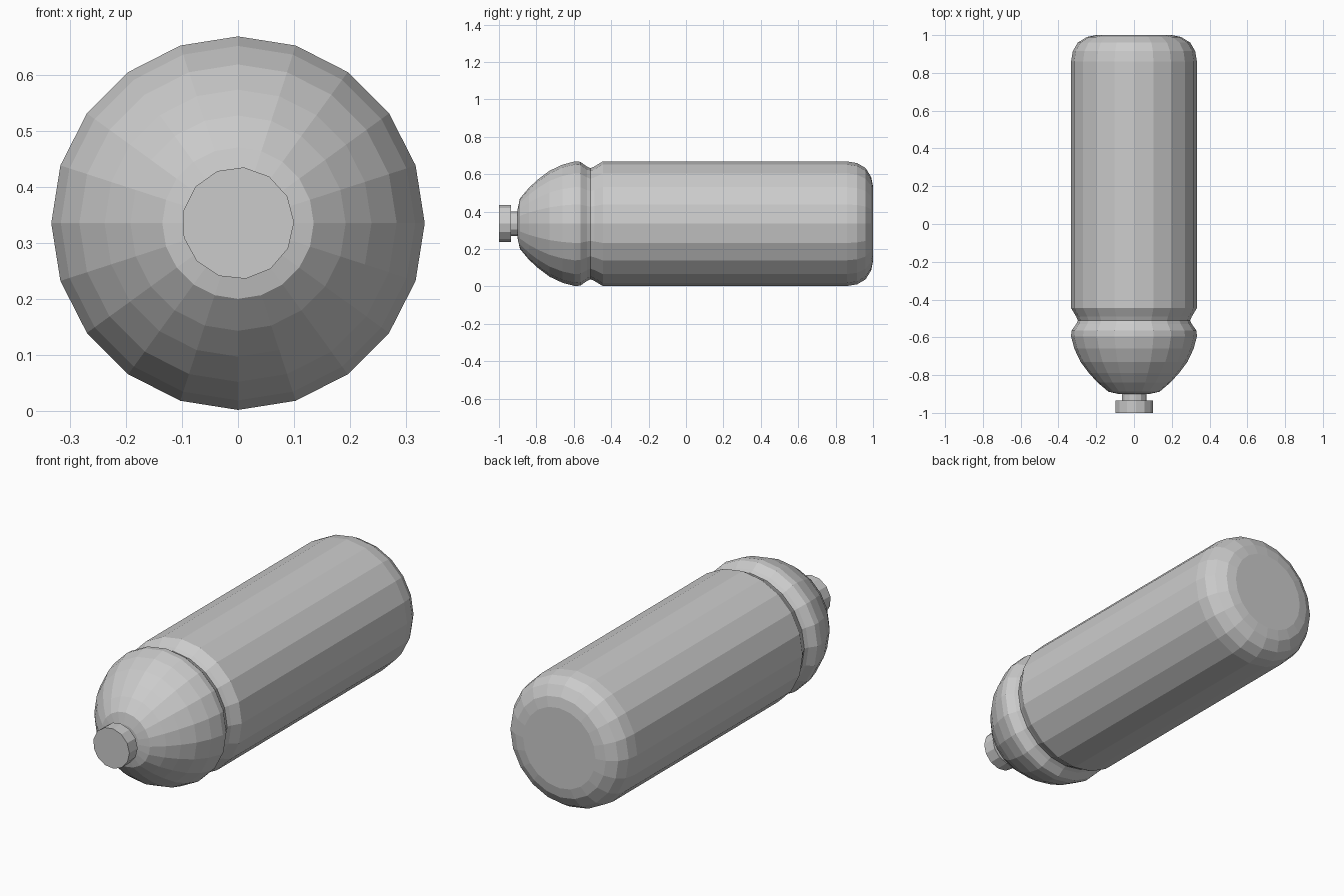
import bpy, bmesh
from math import sin, cos, tau, radians

if "Cube" in bpy.data.objects:
    bpy.data.objects.remove(bpy.data.objects["Cube"])

CZ = 0.335  # height of the long axis


def lathe(name, profile, sides, turn=0.0):
    """Revolve (y, radius) points about the long axis and cap both ends."""
    bm = bmesh.new()
    rings = []
    for y, r in profile:
        rings.append([bm.verts.new((r * sin(turn + tau * i / sides), y,
                                    CZ + r * cos(turn + tau * i / sides)))
                      for i in range(sides)])
    for a, b in zip(rings, rings[1:]):
        for i in range(sides):
            j = (i + 1) % sides
            bm.faces.new((a[i], a[j], b[j], b[i]))
    bm.faces.new(rings[0])
    bm.faces.new(rings[-1])
    bmesh.ops.recalc_face_normals(bm, faces=bm.faces)
    mesh = bpy.data.meshes.new(name)
    bm.to_mesh(mesh)
    bm.free()
    obj = bpy.data.objects.new(name, mesh)
    bpy.context.collection.objects.link(obj)
    return obj


# Domed shoulder, pinched groove, long barrel and rounded base
dome = [(-0.9, 0.08), (-0.888, 0.135), (-0.84, 0.192), (-0.79, 0.238),
        (-0.73, 0.283), (-0.66, 0.316), (-0.595, 0.333), (-0.565, 0.331)]
groove = [(-0.53, 0.306), (-0.51, 0.297), (-0.49, 0.306), (-0.445, 0.333)]
base = [(0.86, 0.333), (0.915, 0.324), (0.96, 0.298), (0.99, 0.25), (1.0, 0.2)]
lathe("bottle_body", dome + groove + base, 20)

# Narrow neck running into the body and the cap
lathe("neck", [(-0.95, 0.066), (-0.88, 0.066)], 13, radians(6))

# Flat cap
lathe("cap", [(-1.0, 0.1), (-0.935, 0.1)], 13, radians(6))
